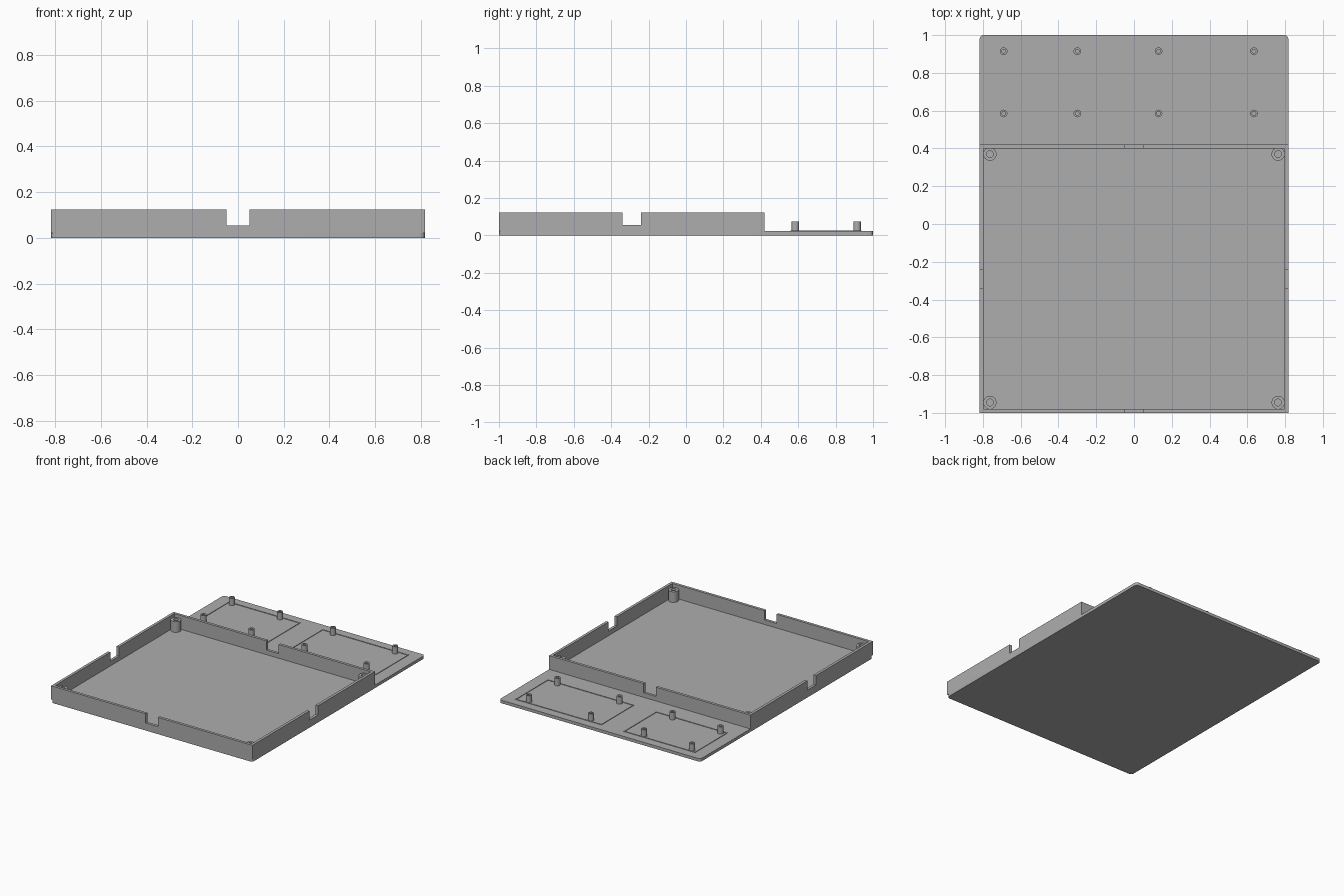
import bpy, bmesh, math
from mathutils import Vector, Matrix

cube = bpy.data.objects.get("Cube")
if cube:
    bpy.data.objects.remove(cube, do_unlink=True)

HALF_X, FLOOR, TOP, THICK = 0.817, 0.022, 0.123, 0.02
FRONT, BACK = -1.0, 0.42

grey = bpy.data.materials.new("plain_grey")
grey.use_nodes = True
color = (0.42, 0.42, 0.42, 1)
grey.diffuse_color = color
grey.node_tree.nodes["Principled BSDF"].inputs["Base Color"].default_value = color


def finish(name, bm, smooth=False):
    bmesh.ops.recalc_face_normals(bm, faces=bm.faces)
    mesh = bpy.data.meshes.new(name)
    bm.to_mesh(mesh)
    bm.free()
    mesh.materials.append(grey)
    obj = bpy.data.objects.new(name, mesh)
    bpy.context.collection.objects.link(obj)
    if smooth:
        bpy.ops.object.select_all(action='DESELECT')
        obj.select_set(True)
        bpy.context.view_layer.objects.active = obj
        bpy.ops.object.shade_smooth_by_angle(angle=math.radians(35))
    return obj


def prism(name, points, offset, smooth=False):
    """Extrude a planar outline along an offset."""
    bm = bmesh.new()
    face = bm.faces.new([bm.verts.new(p) for p in points])
    result = bmesh.ops.extrude_face_region(bm, geom=[face], use_keep_orig=True)
    moved = [v for v in result["geom"] if isinstance(v, bmesh.types.BMVert)]
    bmesh.ops.translate(bm, verts=moved, vec=offset)
    return finish(name, bm, smooth)


def notched_wall(name, start, end, gap, place, offset):
    """Wall with a slot cut down from its top edge."""
    low = 0.055
    outline = [(start, FLOOR), (end, FLOOR), (end, TOP), (gap[1], TOP),
               (gap[1], low), (gap[0], low), (gap[0], TOP), (start, TOP)]
    prism(name, [place(u, z) for u, z in outline], offset)


def tube(name, x, y, outer, inner, top, segments=32):
    """Hollow post standing on the floor."""
    bm = bmesh.new()
    profile = [(inner, FLOOR), (outer, FLOOR), (outer, top), (inner, top)]
    rings = []
    for i in range(segments):
        a = math.tau * i / segments
        rings.append([bm.verts.new((x + r * math.cos(a), y + r * math.sin(a), z))
                      for r, z in profile])
    for i in range(segments):
        p, q = rings[i], rings[(i + 1) % segments]
        for k in range(4):
            n = (k + 1) % 4
            bm.faces.new((p[k], q[k], q[n], p[n]))
    finish(name, bm, True)


def box_frame(name, x0, x1, y0, y1, width, height):
    """Fine raised rectangular outline."""
    bm = bmesh.new()
    bars = [(x0, x1, y0, y0 + width), (x0, x1, y1 - width, y1),
            (x0, x0 + width, y0 + width, y1 - width),
            (x1 - width, x1, y0 + width, y1 - width)]
    for a, b, c, d in bars:
        place = Matrix.Translation(((a + b) / 2, (c + d) / 2, FLOOR + height / 2))
        size = Matrix.Diagonal((b - a, d - c, height, 1))
        bmesh.ops.create_cube(bm, size=1, matrix=place @ size)
    finish(name, bm)


# Base plate with rounded corners
radius, steps = 0.02, 6
outline = []
for i, (sx, sy) in enumerate([(1, 1), (-1, 1), (-1, -1), (1, -1)]):
    for k in range(steps + 1):
        a = math.pi / 2 * (i + k / steps)
        outline.append((sx * (HALF_X - radius) + radius * math.cos(a),
                        sy * (1 - radius) + radius * math.sin(a), 0))
prism("base_plate", outline, Vector((0, 0, FLOOR)), True)

# Tray walls, each with one cable slot
for name, y in (("front_wall", FRONT), ("back_wall", BACK - THICK)):
    notched_wall(name, -HALF_X, HALF_X, (-0.05, 0.05),
                 lambda u, z: (u, y, z), Vector((0, THICK, 0)))
for name, x in (("right_wall", -HALF_X), ("left_wall", HALF_X - THICK)):
    notched_wall(name, FRONT + THICK, BACK - THICK, (-0.34, -0.24),
                 lambda u, z: (x, u, z), Vector((THICK, 0, 0)))

# Screw posts in the tray corners
for side, sx in (("right", -1), ("left", 1)):
    for end, y in (("front", -0.945), ("back", 0.37)):
        tube(f"{end}_{side}_screw_post", sx * 0.763, y, 0.035, 0.018, 0.1)

# Board standoffs on the rear shelf
for i, x in enumerate((-0.69, -0.30, 0.13, 0.635)):
    for end, y in (("inner", 0.585), ("outer", 0.915)):
        tube(f"{end}_standoff_{i + 1}", x, y, 0.02, 0.01, 0.075, 24)

# Board outlines on the shelf
box_frame("right_board_outline", -0.73, -0.15, 0.56, 0.937, 0.006, 0.004)
box_frame("left_board_outline", 0.03, 0.73, 0.56, 0.937, 0.006, 0.004)
